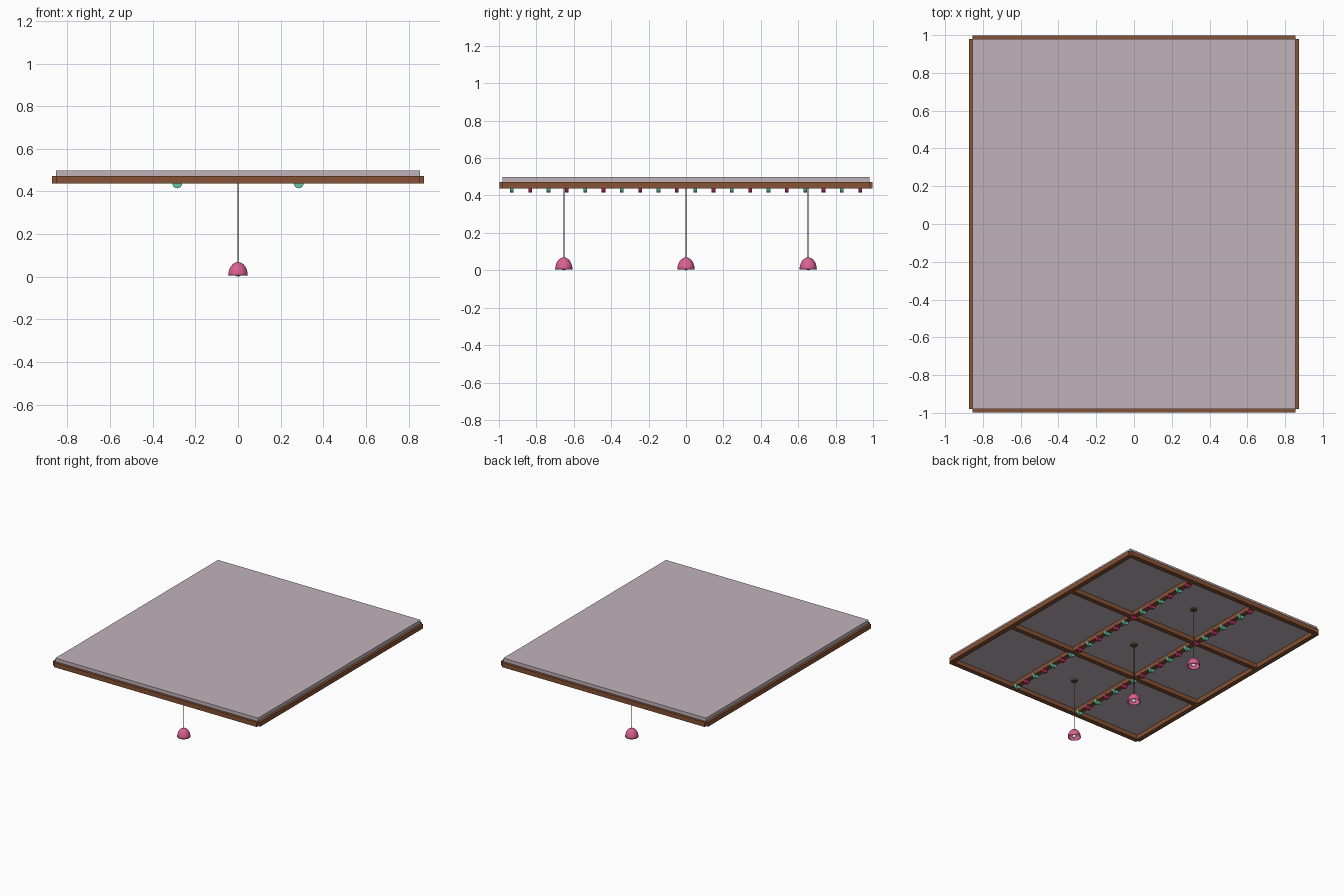
import bpy
import bmesh
import math

default = bpy.data.objects.get("Cube")
if default:
    bpy.data.objects.remove(default, do_unlink=True)


def material(name, color):
    m = bpy.data.materials.new(name)
    m.use_nodes = True
    m.diffuse_color = (*color, 1)
    m.node_tree.nodes["Principled BSDF"].inputs["Base Color"].default_value = (*color, 1)
    return m


PANEL = material("pale mauve", (0.53, 0.45, 0.49))
WOOD = material("brown wood", (0.24, 0.085, 0.036))
TEAL = material("teal", (0.13, 0.55, 0.38))
MAGENTA = material("magenta", (0.48, 0.03, 0.13))
PINK = material("pink", (0.70, 0.12, 0.29))
BRASS = material("dark brass", (0.13, 0.09, 0.035))
BULB = material("warm white", (0.85, 0.78, 0.72))


def finish(obj, name, mat, smooth=False):
    obj.name = name
    obj.data.materials.append(mat)
    if smooth:
        bpy.ops.object.shade_smooth_by_angle(angle=math.radians(40))
    return obj


def box(name, center, size, mat):
    bpy.ops.mesh.primitive_cube_add(size=1, location=center)
    obj = bpy.context.object
    obj.scale = size
    bpy.ops.object.transform_apply(location=False, rotation=False, scale=True)
    return finish(obj, name, mat)


def cylinder(name, center, radius, depth, mat, sides=24, along_y=False):
    bpy.ops.mesh.primitive_cylinder_add(
        vertices=sides, radius=radius, depth=depth, location=center,
        rotation=(math.pi / 2 if along_y else 0, 0, 0))
    return finish(bpy.context.object, name, mat, True)


def dome(name, center, radius, height, mat):
    # Upper half of a stretched sphere, thickened into an open shade
    bpy.ops.mesh.primitive_uv_sphere_add(segments=32, ring_count=16, radius=1, location=center)
    obj = bpy.context.object
    bm = bmesh.new()
    bm.from_mesh(obj.data)
    low = [v for v in bm.verts if v.co.z < -0.01]
    bmesh.ops.delete(bm, geom=low, context="VERTS")
    for v in bm.verts:
        v.co.x *= radius
        v.co.y *= radius
        v.co.z *= height
    bm.to_mesh(obj.data)
    bm.free()
    shell = obj.modifiers.new("thickness", "SOLIDIFY")
    shell.thickness = 0.003
    return finish(obj, name, mat, True)


HX, HY = 0.855, 0.98          # half size of the ceiling panel
BEAM_W, BEAM_H, BEAM_Z = 0.036, 0.035, 0.4555

# Ceiling panel
box("ceiling_panel", (0, 0, 0.485), (2 * HX, 2 * HY, 0.028), PANEL)

# Beam grid: edge beams and two inner beams each way
for i, f in enumerate((-1, -1 / 3, 1 / 3, 1)):
    box(f"long_beam_{i}", (f * HX, 0, BEAM_Z), (BEAM_W, 2 * HY, BEAM_H), WOOD)
    box(f"cross_beam_{i}", (0, f * HY, BEAM_Z), (2 * HX, BEAM_W, BEAM_H), WOOD)

# Rows of round ornaments under the inner long beams
COUNT = 20
STEP = 2 * HY / COUNT
for side, x in (("right", -HX / 3), ("left", HX / 3)):
    for i in range(COUNT):
        y = -HY + STEP * (i + 0.5)
        cylinder(f"{side}_ornament_{i}", (x, y, 0.438), 0.023, 0.02,
                 MAGENTA if i % 2 else TEAL, along_y=True)

# Pendant lamps down the middle row of bays
for i, f in enumerate((-2 / 3, 0, 2 / 3)):
    y = f * HY
    cylinder(f"lamp_canopy_{i}", (0, y, 0.466), 0.023, 0.012, BRASS)
    cylinder(f"lamp_cord_{i}", (0, y, 0.267), 0.0025, 0.4, BRASS, sides=8)
    dome(f"lamp_shade_{i}", (0, y, 0.005), 0.046, 0.064, PINK)
    bpy.ops.mesh.primitive_uv_sphere_add(segments=16, ring_count=10, radius=0.015,
                                         location=(0, y, 0.015))
    finish(bpy.context.object, f"lamp_bulb_{i}", BULB, True)
